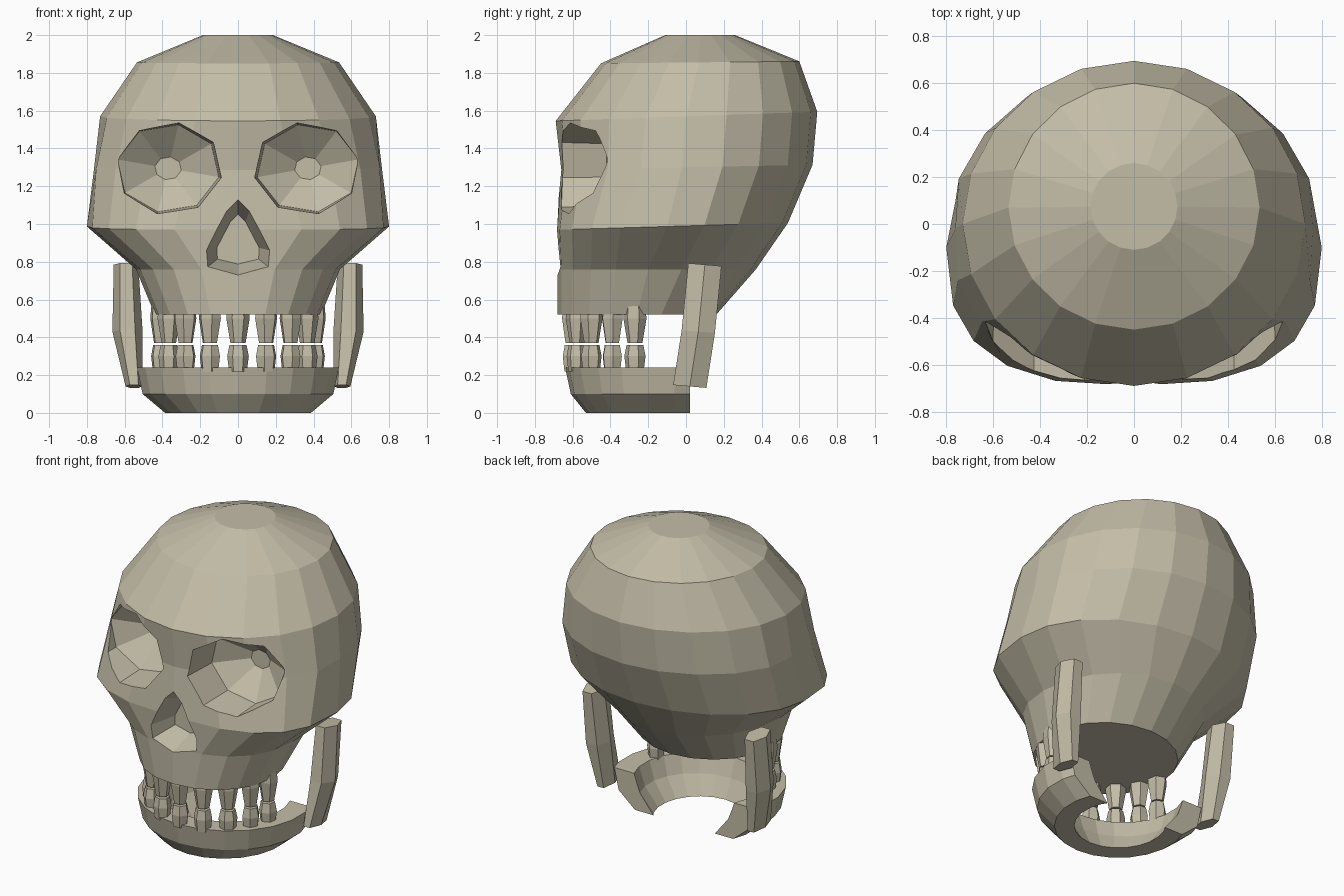
import bpy, bmesh
from math import sin, cos, pi, radians, copysign
from mathutils import Vector, Matrix

if "Cube" in bpy.data.objects:
    bpy.data.objects.remove(bpy.data.objects["Cube"])

BONE = bpy.data.materials.new("bone")
BONE.diffuse_color = (0.55, 0.51, 0.39, 1)
BONE.use_nodes = True
BONE.node_tree.nodes["Principled BSDF"].inputs["Base Color"].default_value = BONE.diffuse_color


def finish(bm, name):
    bmesh.ops.recalc_face_normals(bm, faces=bm.faces)
    me = bpy.data.meshes.new(name)
    bm.to_mesh(me)
    bm.free()
    me.materials.append(BONE)
    ob = bpy.data.objects.new(name, me)
    bpy.context.collection.objects.link(ob)
    return ob


def loft(rings, name, closed=False):
    """Skin a list of point rings; cap the ends, or join last to first."""
    bm = bmesh.new()
    loops = [[bm.verts.new(p) for p in r] for r in rings]
    n = len(loops[0])
    pairs = list(zip(loops, loops[1:]))
    if closed:
        pairs.append((loops[-1], loops[0]))
    else:
        bm.faces.new(loops[0])
        bm.faces.new(loops[-1])
    for a, b in pairs:
        for i in range(n):
            j = (i + 1) % n
            bm.faces.new((a[i], a[j], b[j], b[i]))
    return finish(bm, name)


def spow(v, e):
    return copysign(abs(v) ** e, v)


def skull_ring(z, hw, yf, yb, yc, n, slope, dent, segs=20):
    """Egg-shaped section: separate front and back depth about yc, n = front squareness."""
    pts = []
    for i in range(segs):
        a = 2 * pi * i / segs
        s, c = sin(a), -cos(a)
        e = 2 / n if c < 0 else 1
        x = hw * spow(s, e)
        y = yc + spow(c, e) * ((yc - yf) if c < 0 else (yb - yc))
        if abs(c) < 0.1:
            x *= 1 - dent
        pts.append((x, y, z + slope * y))
    return pts


# Cranium: stacked sections from the palate to the crown
SECTIONS = [
    (0.52, 0.44, -0.68, 0.16, -0.26, 2.1, 0, 0),
    (0.76, 0.54, -0.68, 0.37, -0.2, 2.3, 0, 0),
    (0.99, 0.80, -0.69, 0.54, -0.1, 2.7, 0.03, 0),
    (1.30, 0.785, -0.66, 0.67, -0.02, 2.2, 0.02, 0.03),
    (1.57, 0.73, -0.69, 0.695, 0.0, 2.0, 0.035, 0),
    (1.855, 0.535, -0.45, 0.60, 0.07, 2.0, 0.01, 0),
    (2.00, 0.185, -0.11, 0.26, 0.075, 2.0, 0, 0),
]
cranium = loft([skull_ring(*s) for s in SECTIONS], "cranium")

cutters = []
# Eye sockets: tapered eight-sided pits
for side in (-1, 1):
    rings = []
    for y, r in ((-0.9, 1.06), (-0.42, 0.96), (-0.29, 0.25)):
        rings.append([(side * 0.37 + 0.285 * r * cos(k * pi / 4 + 0.2 * side),
                       y, 1.295 + 0.245 * r * sin(k * pi / 4 + 0.2 * side)) for k in range(8)])
    cutters.append(loft(rings, "socket_cutter"))

# Nose opening: tapered arrowhead pit
NOSE = [(0, 1.13), (0.06, 1.07), (0.17, 0.86), (0.165, 0.77), (0, 0.73),
        (-0.165, 0.77), (-0.17, 0.86), (-0.06, 1.07)]
cutters.append(loft([[(x * k, y, 0.9 + (z - 0.9) * k) for x, z in NOSE]
                     for y, k in ((-0.85, 1.25), (-0.68, 1.0), (-0.5, 0.66))], "nose_cutter"))

for c in cutters:
    m = cranium.modifiers.new("cut", 'BOOLEAN')
    m.operation = 'DIFFERENCE'
    m.solver = 'EXACT'
    m.object = c
    bpy.context.view_layer.objects.active = cranium
    bpy.ops.object.modifier_apply(modifier=m.name)
    bpy.data.objects.remove(c)


# Lower jaw: a bevelled ring, cut open at the back
def jaw_ring(z, rx, ry, segs=22):
    return [(rx * sin(2 * pi * i / segs), -0.13 - ry * cos(2 * pi * i / segs), z)
            for i in range(segs)]


jaw = loft([jaw_ring(0.24, 0.54, 0.51), jaw_ring(0.1, 0.51, 0.48), jaw_ring(0, 0.39, 0.40),
            jaw_ring(0, 0.27, 0.28), jaw_ring(0.12, 0.36, 0.34), jaw_ring(0.24, 0.40, 0.38)],
           "lower_jaw", closed=True)
bm = bmesh.new()
bm.from_mesh(jaw.data)
res = bmesh.ops.bisect_plane(bm, geom=bm.verts[:] + bm.edges[:] + bm.faces[:],
                             plane_co=(0, 0.02, 0), plane_no=(0, 1, 0), clear_outer=True)
bmesh.ops.holes_fill(bm, edges=[e for e in bm.edges if e.is_boundary], sides=0)
bmesh.ops.recalc_face_normals(bm, faces=bm.faces)
bm.to_mesh(jaw.data)
bm.free()

# Jaw branches: bent six-sided bars rising to the skull
for side, name in ((-1, "jaw_branch_left"), (1, "jaw_branch_right")):
    rings = []
    for x, y, z, r in ((0.55, 0.02, 0.14, 0.045), (0.585, 0.065, 0.43, 0.08), (0.593, 0.1, 0.785, 0.065)):
        rings.append([(side * (x + r * cos(k * pi / 3)), y + 0.088 * sin(k * pi / 3) / 0.866,
                       z - 0.1 * 0.088 * sin(k * pi / 3)) for k in range(6)])
    loft(rings, name)


# Teeth: tapered six-sided pegs along the dental arch
def tooth(deg, profile, name):
    a = radians(deg)
    mat = Matrix.Translation((0.415 * sin(a), -0.2 - 0.405 * cos(a), 0)) @ Matrix.Rotation(a, 4, 'Z')
    loft([[mat @ Vector((r * cos(k * pi / 3), 0.95 * r * sin(k * pi / 3), z)) for k in range(6)]
          for z, r in profile], name)


for i, deg in enumerate((-80, -62, -42, -21, 0, 21, 42, 62, 80)):
    tooth(deg, ((0.37, 0.04), (0.5, 0.062), (0.58, 0.055)), f"upper_tooth_{i + 1}")
    tooth(deg, ((0.22, 0.047), (0.3, 0.057), (0.36, 0.045)), f"lower_tooth_{i + 1}")
